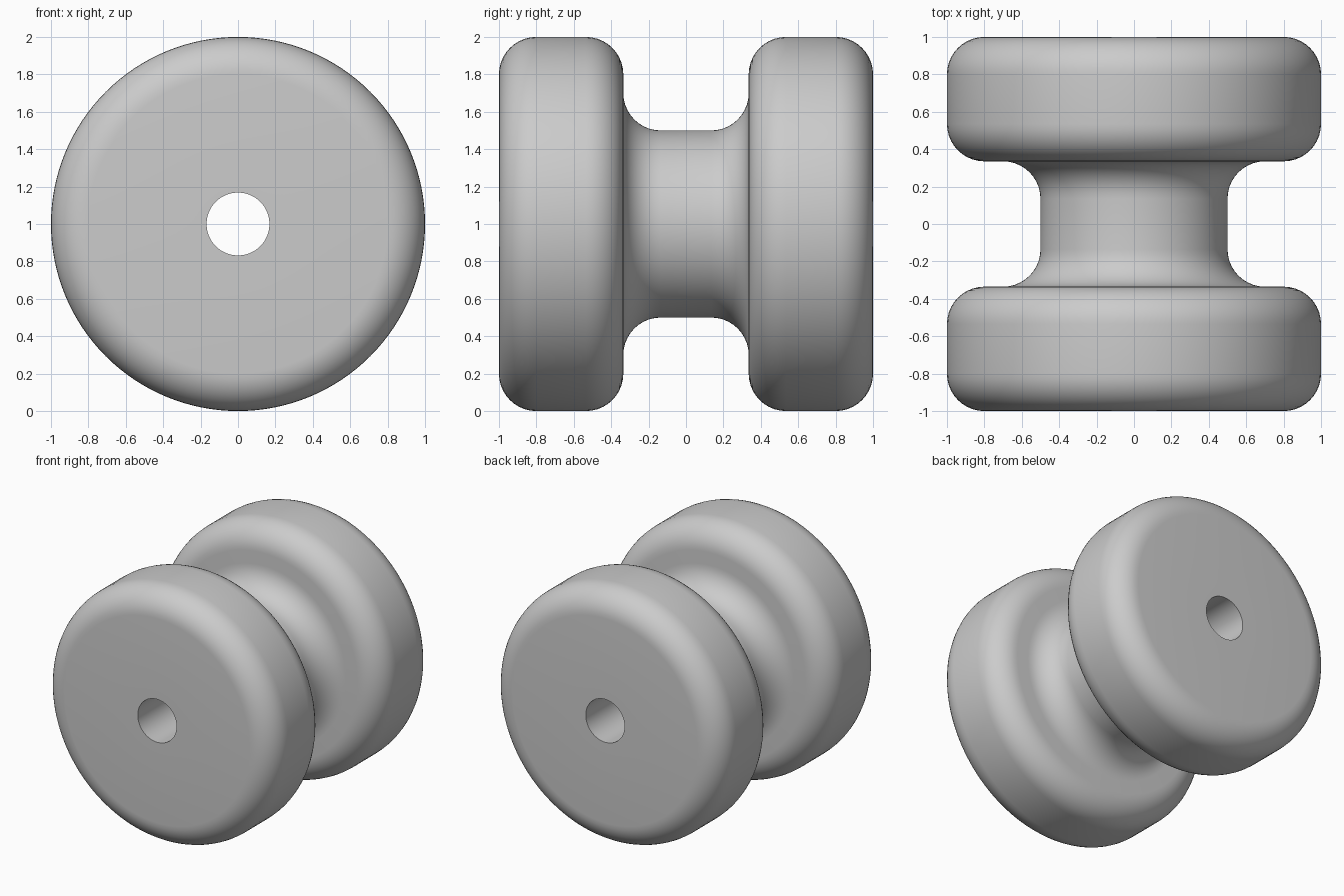
import bpy, bmesh, math

if "Cube" in bpy.data.objects:
    bpy.data.objects.remove(bpy.data.objects["Cube"])

SEGMENTS = 128
ARC_STEPS = 10
BORE, WAIST, RIM = 0.168, 0.5, 1.0     # radii
INNER, OUTER, FILLET = 0.335, 1.0, 0.2  # flange faces along y, rounding


def arc(r, y, start, end):
    """Quarter-round in the (radius, y) plane."""
    out = []
    for i in range(ARC_STEPS + 1):
        a = math.radians(start + (end - start) * i / ARC_STEPS)
        out.append((r + FILLET * math.cos(a), y + FILLET * math.sin(a)))
    return out


# Half profile from the waist out to the bore, then mirrored in y
half = arc(WAIST + FILLET, INNER - FILLET, 180, 90)    # hollow waist fillet
half += arc(RIM - FILLET, INNER + FILLET, 270, 360)    # inner flange edge
half += arc(RIM - FILLET, OUTER - FILLET, 0, 90)       # outer flange edge
half.append((BORE, OUTER))                             # bore edge
profile = half + [(r, -y) for r, y in reversed(half)]

# Revolve the closed profile about the y axis
bm = bmesh.new()
rings = []
for s in range(SEGMENTS):
    a = math.tau * s / SEGMENTS
    rings.append([bm.verts.new((r * math.cos(a), y, 1 + r * math.sin(a)))
                  for r, y in profile])
n = len(profile)
for s in range(SEGMENTS):
    a, b = rings[s], rings[(s + 1) % SEGMENTS]
    for i in range(n):
        j = (i + 1) % n
        bm.faces.new((a[i], a[j], b[j], b[i]))
bmesh.ops.recalc_face_normals(bm, faces=bm.faces)

mesh = bpy.data.meshes.new("grooved_roller")
bm.to_mesh(mesh)
bm.free()
roller = bpy.data.objects.new("grooved_roller", mesh)
bpy.context.collection.objects.link(roller)

# Plain grey finish
grey = bpy.data.materials.new("grey")
grey.diffuse_color = (0.6, 0.6, 0.6, 1)
grey.use_nodes = True
grey.node_tree.nodes["Principled BSDF"].inputs["Base Color"].default_value = grey.diffuse_color
mesh.materials.append(grey)

# Smooth curves, crisp bore edges
bpy.context.view_layer.objects.active = roller
roller.select_set(True)
bpy.ops.object.shade_smooth_by_angle(angle=math.radians(30))
